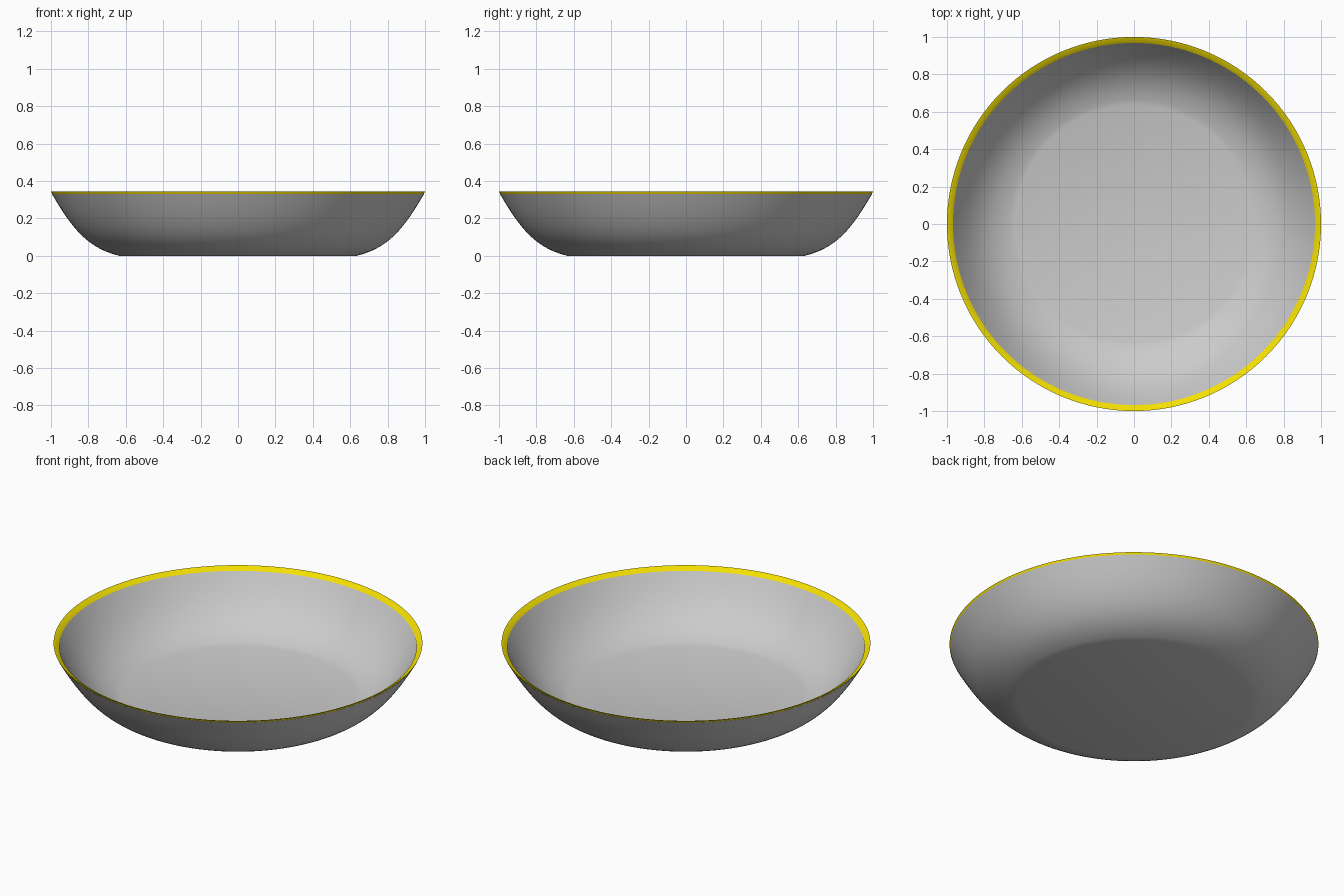
import bpy, bmesh, math

if "Cube" in bpy.data.objects:
    bpy.data.objects.remove(bpy.data.objects["Cube"])


def lathe(name, profile, closed=False, color=None, sides=128):
    """Revolve an (r, z) profile about z; points with r = 0 become poles."""
    bm = bmesh.new()
    rings = []
    for r, z in profile:
        if r == 0:
            rings.append([bm.verts.new((0, 0, z))] * sides)
        else:
            rings.append([bm.verts.new((r * math.cos(2 * math.pi * i / sides),
                                        r * math.sin(2 * math.pi * i / sides), z))
                          for i in range(sides)])
    pairs = list(zip(rings, rings[1:]))
    if closed:
        pairs.append((rings[-1], rings[0]))
    for a, b in pairs:
        for i in range(sides):
            j = (i + 1) % sides
            corners = list(dict.fromkeys((a[i], a[j], b[j], b[i])))
            bm.faces.new(corners)
    bmesh.ops.recalc_face_normals(bm, faces=bm.faces)
    mesh = bpy.data.meshes.new(name)
    bm.to_mesh(mesh)
    bm.free()
    obj = bpy.data.objects.new(name, mesh)
    bpy.context.collection.objects.link(obj)
    if color:
        mat = bpy.data.materials.new(name)
        mat.diffuse_color = color
        mat.use_nodes = True
        mat.node_tree.nodes["Principled BSDF"].inputs["Base Color"].default_value = mat.diffuse_color
        mesh.materials.append(mat)
    bpy.ops.object.select_all(action='DESELECT')
    obj.select_set(True)
    bpy.context.view_layer.objects.active = obj
    bpy.ops.object.shade_smooth_by_angle(angle=math.radians(25))
    return obj


def curve(p0, p1, p2, p3, steps=14):
    """Cubic bezier through the (r, z) plane."""
    pts = []
    for k in range(steps + 1):
        t = k / steps
        w = ((1 - t) ** 3, 3 * t * (1 - t) ** 2, 3 * t * t * (1 - t), t ** 3)
        pts.append(tuple(sum(c * p[n] for c, p in zip(w, (p0, p1, p2, p3)))
                         for n in (0, 1)))
    return pts


# Bowl shell: flat foot, rounded outer wall, then inner wall and flat floor
outer = curve((0.635, 0.0), (0.80, 0.04), (0.885, 0.14), (0.995, 0.331))
inner = curve((0.97, 0.324), (0.87, 0.155), (0.78, 0.07), (0.635, 0.03))
lathe("bowl", [(0, 0)] + outer + inner + [(0, 0.03)])

# Yellow rim band, sloping inward
lathe("rim", [(0.994, 0.331), (1.0, 0.343), (0.985, 0.337), (0.968, 0.324)],
      closed=True, color=(0.9, 0.74, 0.0, 1))
